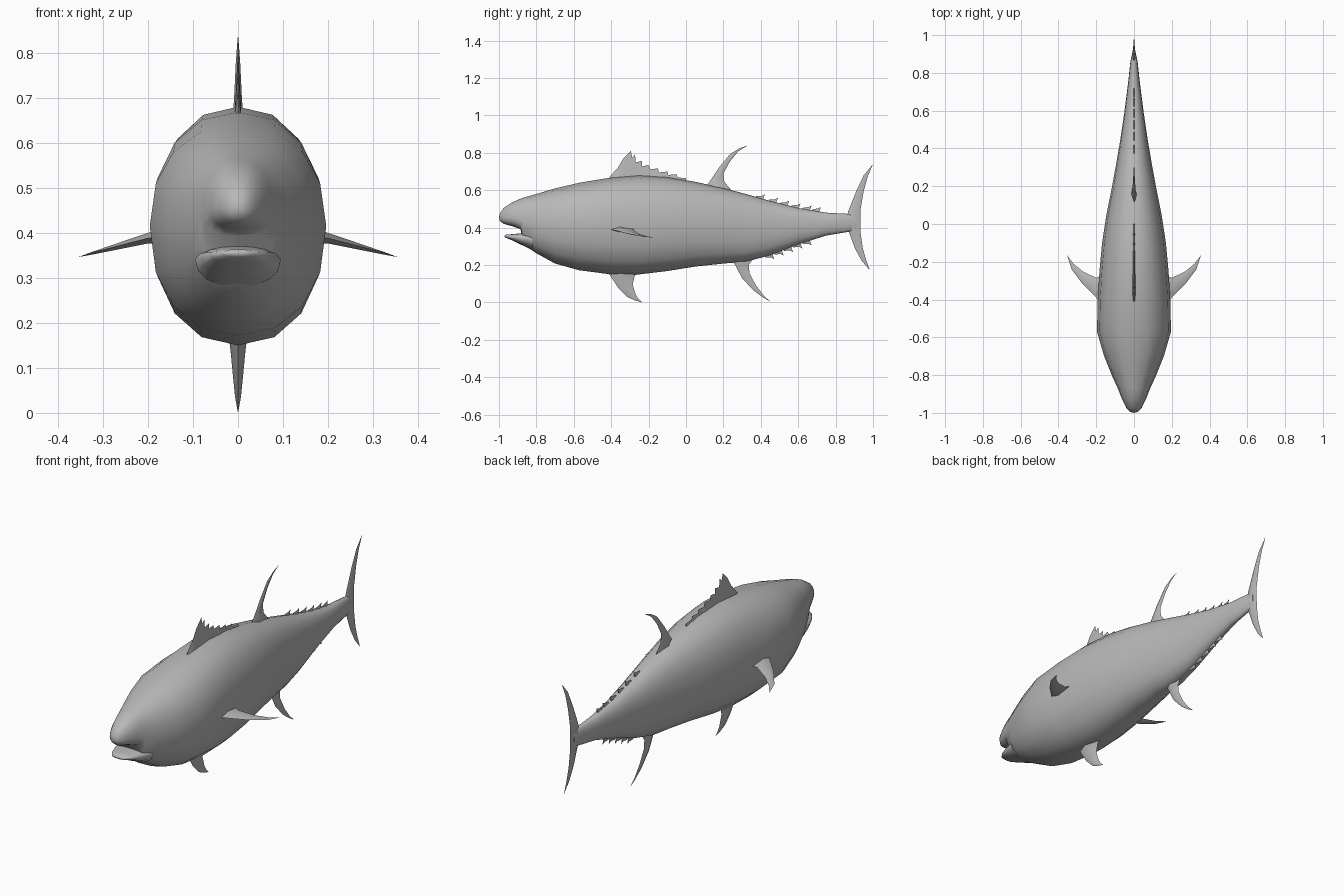
import bpy, bmesh, math
from mathutils import Vector

grey = bpy.data.materials.new("plain_grey")
grey.diffuse_color = (0.48, 0.48, 0.48, 1)


def finish(name, bm, angle=50):
    bmesh.ops.recalc_face_normals(bm, faces=bm.faces[:])
    me = bpy.data.meshes.new(name)
    bm.to_mesh(me)
    bm.free()
    me.materials.append(grey)
    ob = bpy.data.objects.new(name, me)
    bpy.context.collection.objects.link(ob)
    bpy.ops.object.select_all(action='DESELECT')
    ob.select_set(True)
    bpy.context.view_layer.objects.active = ob
    bpy.ops.object.shade_smooth_by_angle(angle=math.radians(angle))
    return ob


def skin(bm, rings, tip, tip_first):
    """Bridge rings of points, close one end to a tip and cap the other."""
    loops = [[bm.verts.new(p) for p in r] for r in rings]
    n = len(loops[0])
    for a, b in zip(loops, loops[1:]):
        for i in range(n):
            bm.faces.new((a[i], a[(i + 1) % n], b[(i + 1) % n], b[i]))
    t = bm.verts.new(tip)
    near, far = (loops[0], loops[-1]) if tip_first else (loops[-1], loops[0])
    for i in range(n):
        bm.faces.new((near[i], near[(i + 1) % n], t))
    bm.faces.new(far)


def power(v, e=0.9):
    return math.copysign(abs(v) ** e, v)


def loft(name, sections, tip, sides=16):
    """Sections are (y, top, widest height, bottom, half width)."""
    rings = []
    for y, top, mid, bot, w in sections:
        ring = []
        for k in range(sides):
            a = 2 * math.pi * k / sides
            s = power(math.sin(a))
            ring.append((w * power(math.cos(a)), y,
                         mid + s * ((top - mid) if s > 0 else (mid - bot))))
        rings.append(ring)
    bm = bmesh.new()
    skin(bm, rings, tip, True)
    return finish(name, bm, 60)


def fin(name, lead, trail, tip, thick, axis=(1, 0, 0)):
    """Curved blade with a lens section thinning toward the tip."""
    rings = []
    for i, (l, t) in enumerate(zip(lead, trail)):
        l, t = Vector(l), Vector(t)
        off = Vector(axis) * thick * (1 - i / len(lead)) ** 1.3
        mid = l.lerp(t, 0.4)
        rings.append([l, mid + off, t, mid - off])
    bm = bmesh.new()
    skin(bm, rings, tip, False)
    return finish(name, bm, 70)


def side(points):
    return [(0, y, z) for y, z in points]


def crest(bm, base, top, half):
    """Wedge strip: thick along the base, sharp along the top."""
    L = [bm.verts.new((-half, y, z)) for y, z in base]
    R = [bm.verts.new((half, y, z)) for y, z in base]
    T = [bm.verts.new((0, y, z)) for y, z in top]
    for i in range(len(base) - 1):
        bm.faces.new((L[i], L[i + 1], T[i + 1], T[i]))
        bm.faces.new((R[i], T[i], T[i + 1], R[i + 1]))
        bm.faces.new((L[i], R[i], R[i + 1], L[i + 1]))
    for i in (0, -1):
        bm.faces.new((L[i], T[i], R[i]))


# Body with the upper jaw at its front
BODY = [
    (-0.995, 0.477, 0.455, 0.435, 0.020),
    (-0.975, 0.505, 0.455, 0.420, 0.040),
    (-0.93, 0.535, 0.450, 0.408, 0.062),
    (-0.885, 0.555, 0.440, 0.392, 0.080),
    (-0.87, 0.560, 0.430, 0.310, 0.086),
    (-0.80, 0.580, 0.420, 0.263, 0.118),
    (-0.70, 0.610, 0.415, 0.208, 0.158),
    (-0.57, 0.640, 0.415, 0.172, 0.196),
    (-0.40, 0.668, 0.415, 0.150, 0.192),
    (-0.25, 0.680, 0.415, 0.150, 0.183),
    (-0.10, 0.670, 0.415, 0.168, 0.169),
    (0.05, 0.645, 0.415, 0.192, 0.146),
    (0.20, 0.612, 0.415, 0.208, 0.116),
    (0.32, 0.580, 0.415, 0.218, 0.094),
    (0.45, 0.543, 0.415, 0.252, 0.072),
    (0.60, 0.505, 0.415, 0.310, 0.050),
    (0.75, 0.480, 0.420, 0.358, 0.031),
    (0.86, 0.474, 0.425, 0.376, 0.019),
    (0.91, 0.465, 0.425, 0.385, 0.008),
]
loft("body", BODY, (0, -1.0, 0.455))

# Lower jaw
loft("lower_jaw", [
    (-0.965, 0.363, 0.354, 0.346, 0.035),
    (-0.93, 0.365, 0.350, 0.332, 0.060),
    (-0.88, 0.370, 0.345, 0.308, 0.080),
    (-0.82, 0.370, 0.340, 0.280, 0.095),
], (0, -0.972, 0.355))

# Rear dorsal, anal and pelvic fins
fin("rear_dorsal_fin",
    side([(0.09, 0.60), (0.125, 0.645), (0.175, 0.72), (0.235, 0.793), (0.285, 0.824)]),
    side([(0.26, 0.58), (0.205, 0.645), (0.20, 0.69), (0.237, 0.757), (0.28, 0.808)]),
    (0, 0.33, 0.84), 0.016)
fin("anal_fin",
    side([(0.23, 0.25), (0.26, 0.205), (0.30, 0.13), (0.36, 0.065), (0.41, 0.028)]),
    side([(0.37, 0.25), (0.335, 0.20), (0.34, 0.155), (0.375, 0.09), (0.413, 0.040)]),
    (0, 0.45, 0.005), 0.016)
fin("pelvic_fin",
    side([(-0.43, 0.18), (-0.40, 0.135), (-0.36, 0.075), (-0.315, 0.030), (-0.27, 0.010)]),
    side([(-0.23, 0.18), (-0.275, 0.14), (-0.285, 0.095), (-0.27, 0.045), (-0.255, 0.020)]),
    (0, -0.235, 0.0), 0.022)

# Tail fin lobes
fin("upper_tail_lobe",
    side([(0.85, 0.42), (0.868, 0.49), (0.91, 0.595), (0.95, 0.68)]),
    side([(0.932, 0.42), (0.932, 0.49), (0.950, 0.595), (0.972, 0.675)]),
    (0, 1.0, 0.74), 0.014)
fin("lower_tail_lobe",
    side([(0.85, 0.43), (0.873, 0.37), (0.905, 0.285), (0.94, 0.222)]),
    side([(0.932, 0.43), (0.934, 0.37), (0.945, 0.290), (0.963, 0.227)]),
    (0, 0.983, 0.172), 0.014)

# Pectoral fins
for s, name in ((1, "right_pectoral_fin"), (-1, "left_pectoral_fin")):
    def flip(pts):
        return [(s * x, y, z) for x, y, z in pts]
    fin(name,
        flip([(0.165, -0.43, 0.392), (0.20, -0.39, 0.388), (0.27, -0.32, 0.370), (0.33, -0.24, 0.354)]),
        flip([(0.165, -0.27, 0.395), (0.20, -0.285, 0.388), (0.27, -0.252, 0.368), (0.32, -0.21, 0.354)]),
        (s * 0.355, -0.165, 0.346), 0.017, (0, 0, 1))

# Ragged front dorsal fin
top = [(-0.41, 0.67), (-0.365, 0.72), (-0.335, 0.77), (-0.295, 0.81),
       (-0.288, 0.775), (-0.272, 0.792), (-0.283, 0.745), (-0.235, 0.757),
       (-0.235, 0.728), (-0.20, 0.735), (-0.19, 0.712), (-0.15, 0.717),
       (-0.145, 0.695), (-0.10, 0.70), (-0.095, 0.682), (-0.05, 0.685),
       (-0.045, 0.668), (0.0, 0.665)]
base = [(-0.41 + 0.41 * i / 17, 0.655 if i < 12 else 0.64) for i in range(18)]
bm = bmesh.new()
crest(bm, base, top, 0.008)
finish("front_dorsal_fin", bm, 40)


def edge(y, col):
    """Height of the body outline at y."""
    for a, b in zip(BODY, BODY[1:]):
        if a[0] <= y <= b[0]:
            return a[col] + (b[col] - a[col]) * (y - a[0]) / (b[0] - a[0])


# Finlets along the back and belly
for name, col, d, ys in (("back_finlets", 1, 1, (0.37, 0.44, 0.50, 0.56, 0.62, 0.67)),
                         ("belly_finlets", 3, -1, (0.42, 0.47, 0.52, 0.57, 0.62))):
    bm = bmesh.new()
    for y in ys:
        z0, z1 = edge(y, col) - d * 0.008, edge(y + 0.04, col) - d * 0.008
        crest(bm, [(y, z0), (y + 0.02, (z0 + z1) / 2), (y + 0.04, z1)],
              [(y + 0.005, z0 + d * 0.012), (y + 0.035, z1 + d * 0.024),
               (y + 0.052, z1 + d * 0.032)], 0.004)
    finish(name, bm, 40)
